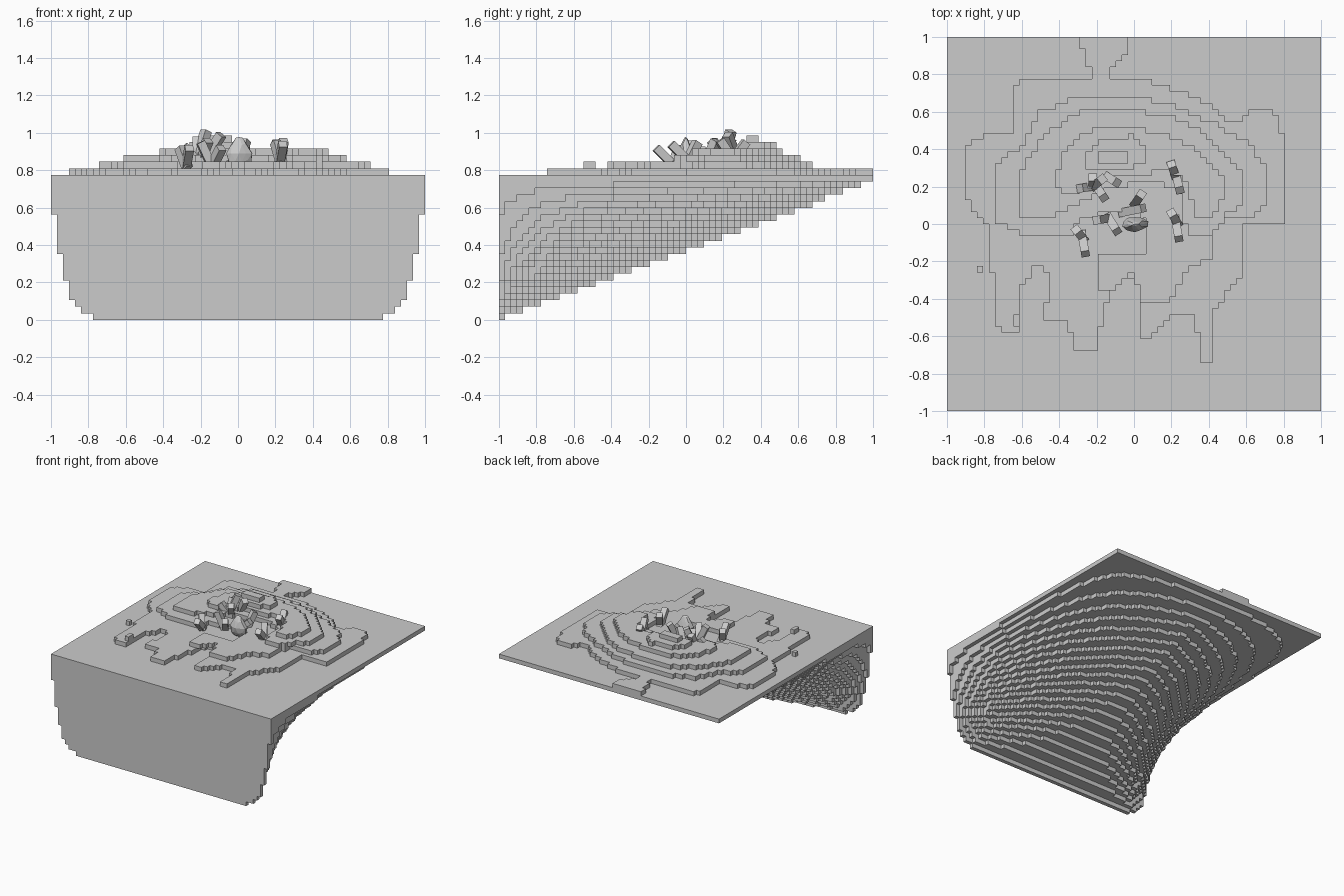
import bpy, bmesh, random
from mathutils import Vector

if "Cube" in bpy.data.objects:
    bpy.data.objects.remove(bpy.data.objects["Cube"])

N = 62                    # cells along each side
C = 2 / N                 # cell width
H = 0.775 / 22            # layer height
SLAB = 21                 # layer index of the ground slab


def centre(i):
    return -1 + (i + 0.5) * C


def inside(x, y, poly):
    hit = False
    for (ax, ay), (bx, by) in zip(poly, poly[1:] + poly[:1]):
        if (ay > y) != (by > y) and x < ax + (y - ay) * (bx - ax) / (by - ay):
            hit = not hit
    return hit


def add_object(name, bm):
    me = bpy.data.meshes.new(name)
    bm.to_mesh(me)
    bm.free()
    ob = bpy.data.objects.new(name, me)
    bpy.context.collection.objects.link(ob)
    return ob


# Outlines of the stepped mound, lowest layer first
layer1 = [(-.9, .4), (-.9, .15), (-.85, .06), (-.76, -.02), (-.76, -.18),
          (-.75, -.5), (-.7, -.58), (-.62, -.58), (-.62, -.38), (-.52, -.2), (-.45, -.28), (-.48, -.5),
          (-.36, -.52), (-.3, -.68), (-.2, -.66), (-.17, -.5), (-.1, -.25), (.02, -.3), (.02, -.6),
          (.1, -.6), (.2, -.48), (.33, -.5), (.36, -.75), (.43, -.75), (.43, -.45), (.58, -.27), (.58, 0),
          (.78, 0), (.82, .02), (.82, .4), (.75, .62), (.6, .6), (.55, .52), (.4, .65), (.1, .76),
          (-.13, .76), (-.13, .83), (-.03, .9), (-.03, 1.1), (-.33, 1.1), (-.24, .83), (-.24, .76),
          (-.5, .79), (-.65, .75), (-.65, .5), (-.8, .48)]
layer2 = [(-.75, .3), (-.75, .02), (-.62, -.05), (-.35, -.07), (-.3, .02), (-.1, .08), (.08, .04),
          (.06, -.15), (-.2, -.18), (-.2, -.35), (-.1, -.36), (0, -.25), (.05, -.44), (.2, -.4),
          (.3, -.22), (.4, -.2), (.45, .02), (.65, .05), (.72, .1), (.72, .28), (.6, .45), (.42, .54),
          (.25, .62), (.05, .68), (-.3, .68), (-.5, .6), (-.6, .42)]
layer3 = [(-.62, .25), (-.6, .04), (-.46, .02), (-.25, .14), (-.1, .2), (.12, .24), (.26, .15),
          (.28, -.05), (.42, -.06), (.5, .05), (.58, .12), (.58, .28), (.42, .45), (.25, .56),
          (0, .61), (-.3, .6), (-.48, .48)]
layer4 = [(-.41, .28), (-.4, .14), (-.25, .2), (-.1, .26), (.2, .28), (.3, .2), (.32, .02), (.4, .02),
          (.47, .12), (.47, .25), (.35, .38), (.2, .47), (0, .51), (-.22, .5), (-.36, .42)]
layer5 = [(-.26, .3), (-.1, .28), (.06, .32), (.06, .4), (0, .47), (-.18, .46), (-.26, .38)]
layer6 = [(-.2, .33), (-.03, .33), (-.03, .4), (-.2, .4)]


# Underside: a narrowing keel, with a thin flared plate at the front face
def underside(x, y):
    s = (y + 1) / 2
    return s + (1 - s) * abs(x) ** (0.5 / (s + 0.025) + 0.8 - 0.4 * s)


parts = {"hanging_rock": set(), "ground_slab": set(), "stepped_mound": set()}
for i in range(N):
    for j in range(N):
        x, y = centre(i), centre(j)
        parts["ground_slab"].add((i, j, SLAB))
        t = underside(x, y)
        for k in range(SLAB):
            if (k + 0.5) / SLAB > t:
                parts["hanging_rock"].add((i, j, k))
        for n, poly in enumerate([layer1, layer2, layer3, layer4, layer5, layer6]):
            if inside(x, y, poly):
                parts["stepped_mound"].add((i, j, SLAB + 1 + n))
for cell in [(5, 23, 22), (11, 15, 23), (11, 14, 23)]:   # stray blocks
    parts["stepped_mound"].add(cell)

# Only faces on the outside of the combined blocks are made
solid = set().union(*parts.values())
FACES = {(1, 0, 0): [(1, 0, 0), (1, 1, 0), (1, 1, 1), (1, 0, 1)],
         (-1, 0, 0): [(0, 1, 0), (0, 0, 0), (0, 0, 1), (0, 1, 1)],
         (0, 1, 0): [(1, 1, 0), (0, 1, 0), (0, 1, 1), (1, 1, 1)],
         (0, -1, 0): [(0, 0, 0), (1, 0, 0), (1, 0, 1), (0, 0, 1)],
         (0, 0, 1): [(0, 0, 1), (1, 0, 1), (1, 1, 1), (0, 1, 1)],
         (0, 0, -1): [(0, 1, 0), (1, 1, 0), (1, 0, 0), (0, 0, 0)]}
for name, cells in parts.items():
    bm = bmesh.new()
    verts = {}
    for i, j, k in sorted(cells):
        for (dx, dy, dz), corners in FACES.items():
            if (i + dx, j + dy, k + dz) in solid:
                continue
            ring = []
            for a, b, c in corners:
                key = (i + a, j + b, k + c)
                if key not in verts:
                    verts[key] = bm.verts.new((-1 + key[0] * C, -1 + key[1] * C, key[2] * H))
                ring.append(verts[key])
            bm.faces.new(ring)
    add_object(name, bm)

# Square crystals: base point, tip point
crystals = [((.23, .23, .83), (.20, .32, .95)), ((.225, .26, .84), (.245, .18, .96)),
            ((.235, 0, .83), (.20, .06, .95)), ((.22, .03, .83), (.24, -.08, .94)),
            ((-.27, -.08, .81), (-.31, -.03, .92)), ((-.28, -.05, .81), (-.26, -.16, .92)),
            ((-.07, .06, .81), (.05, .085, .91)), ((0, .1, .82), (.04, .16, .96)),
            ((-.14, .03, .82), (-.20, .02, .95)), ((-.14, .04, .82), (-.09, -.04, .92)),
            ((-.22, .2, .86), (-.17, .24, 1.01)), ((-.2, .2, .86), (-.16, .14, .96)),
            ((-.17, .27, .86), (-.09, .22, .99)), ((-.23, .2, .86), (-.29, .19, .93)),
            ((-.22, .2, .86), (-.22, .25, .97))]
for n, (base, tip) in enumerate(crystals, 1):
    base, tip = Vector(base), Vector(tip)
    axis = tip - base
    bm = bmesh.new()
    bmesh.ops.create_cube(bm, size=1)
    bmesh.ops.scale(bm, vec=(.045, .045, axis.length), verts=bm.verts)
    ob = add_object(f"crystal_{n}", bm)
    ob.location = (base + tip) / 2
    ob.rotation_mode = 'QUATERNION'
    ob.rotation_quaternion = axis.to_track_quat('Z', 'Y')

# Craggy central rock with a narrow peak
random.seed(4)
bm = bmesh.new()
bmesh.ops.create_icosphere(bm, subdivisions=2, radius=1)
for v in bm.verts:
    taper = 1 - 0.6 * max(v.co.z, 0)
    v.co *= random.uniform(.85, 1.08)
    v.co = Vector((.005 + v.co.x * .072 * taper, v.co.y * .042 * taper, .89 + v.co.z * .095))
add_object("central_rock", bm)
